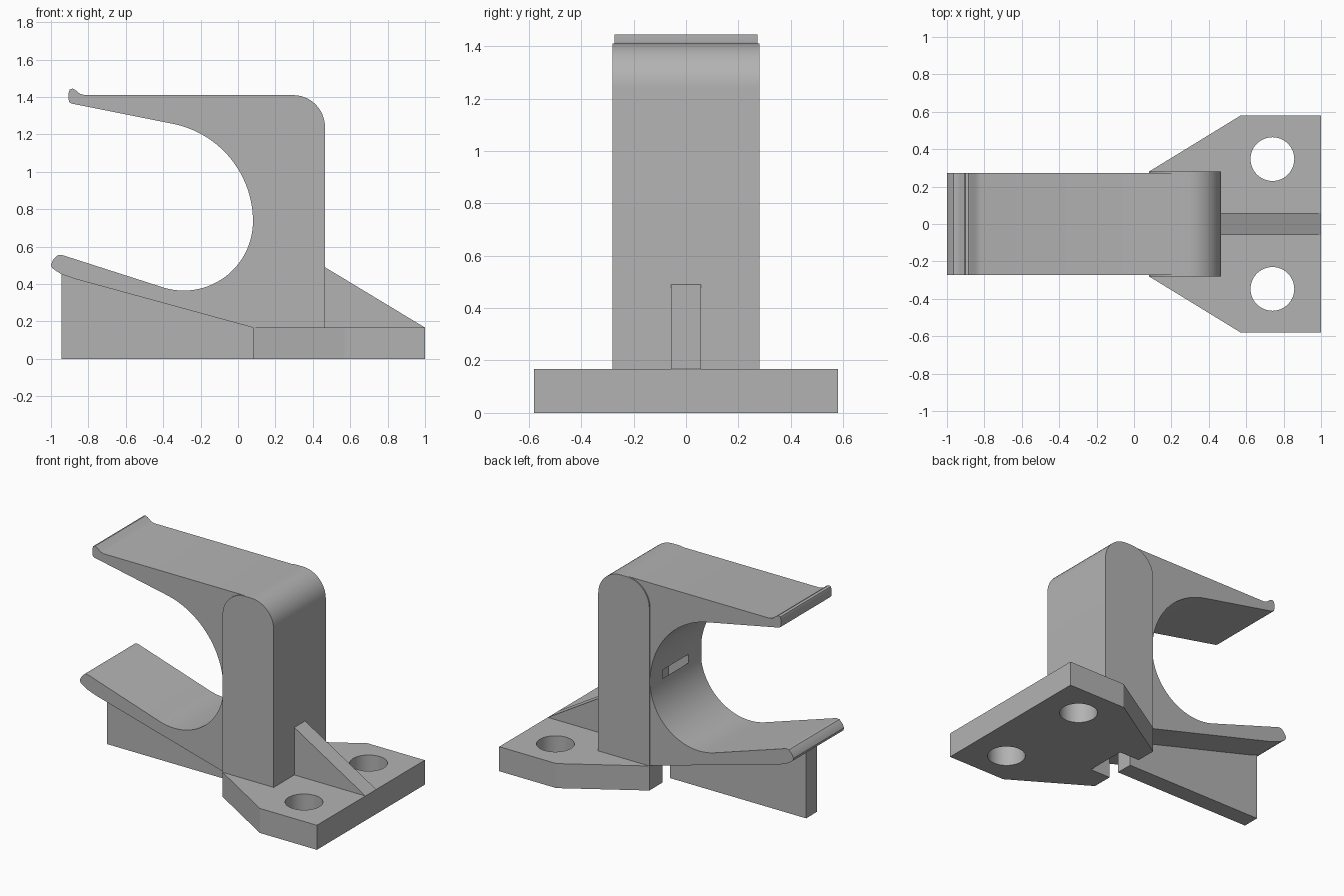
import bpy
import bmesh
from math import cos, sin, radians

if "Cube" in bpy.data.objects:
    bpy.data.objects.remove(bpy.data.objects["Cube"], do_unlink=True)

grey = bpy.data.materials.new("plain_grey")
grey.use_nodes = True
grey.diffuse_color = (0.45, 0.45, 0.45, 1)
grey.node_tree.nodes["Principled BSDF"].inputs["Base Color"].default_value = grey.diffuse_color


def arc(cx, cz, r, start, end, steps=12):
    angles = [radians(start + (end - start) * i / steps) for i in range(steps + 1)]
    return [(cx + r * cos(a), cz + r * sin(a)) for a in angles]


def extrude(name, outline, low, high, axis):
    """Extrude a 2D outline along y (outline is x, z) or z (outline is x, y)."""
    def place(p, t):
        return (p[0], t, p[1]) if axis == "y" else (p[0], p[1], t)
    bm = bmesh.new()
    a = [bm.verts.new(place(p, low)) for p in outline]
    b = [bm.verts.new(place(p, high)) for p in outline]
    bm.faces.new(a)
    bm.faces.new(b)
    for i in range(len(a)):
        j = (i + 1) % len(a)
        bm.faces.new((a[i], a[j], b[j], b[i]))
    bmesh.ops.recalc_face_normals(bm, faces=bm.faces)
    mesh = bpy.data.meshes.new(name)
    bm.to_mesh(mesh)
    bm.free()
    mesh.materials.append(grey)
    obj = bpy.data.objects.new(name, mesh)
    bpy.context.collection.objects.link(obj)
    return obj


def activate(obj):
    bpy.ops.object.select_all(action="DESELECT")
    obj.select_set(True)
    bpy.context.view_layer.objects.active = obj


def cut(obj, cutter):
    activate(obj)
    mod = obj.modifiers.new("cut", "BOOLEAN")
    mod.operation = "DIFFERENCE"
    mod.solver = "EXACT"
    mod.object = cutter
    bpy.ops.object.modifier_apply(modifier=mod.name)


FLOOR, TOP = 0.167, 1.41
FRONT, BACK = 0.08, 0.465

# Mounting plate with angled shoulders
plate = extrude("mounting_plate", [
    (FRONT, -0.28), (0.57, -0.58), (1, -0.58),
    (1, 0.58), (0.57, 0.58), (FRONT, 0.28)], 0, FLOOR, "z")

# Upright column with both top corners rounded
r = 0.17
column = extrude("column", [(FRONT, FLOOR), (BACK, FLOOR)]
                 + arc(BACK - r, TOP - r, r, 0, 90)
                 + arc(FRONT + r, TOP - r, r, 90, 180), -0.28, 0.28, "y")

# Open clamp: lower lip, round seat, upper jaw and its lip
lower_lip = [(-0.87, 0.427), (-0.945, 0.453), (-0.98, 0.475), (-0.995, 0.487),
             (-1, 0.505), (-0.988, 0.53), (-0.965, 0.553), (-0.947, 0.556), (-0.93, 0.552)]
seat = arc(-0.29, 0.735, 0.37, 253, 360, 28) + arc(-0.452, 0.735, 0.532, 0, 77, 24)[1:]
upper_lip = [(-0.89, 1.365), (-0.902, 1.372), (-0.905, 1.385), (-0.905, 1.425),
             (-0.9, 1.44), (-0.885, 1.445), (-0.87, 1.438), (-0.845, 1.417), (-0.82, TOP)]
inside_column = [(0.27, TOP), (0.27, 1.1), (0.1, 1.1), (0.1, FLOOR), (FRONT, FLOOR)]
clamp = extrude("clamp", lower_lip + seat + upper_lip + inside_column, -0.272, 0.272, "y")

# Support fin under the lower jaw
fin = extrude("support_fin", [(-0.945, 0), (FRONT, 0), (FRONT, FLOOR),
                              (-0.87, 0.427), (-0.945, 0.453)], -0.058, 0.058, "y")

# Triangular rib behind the column
rib = extrude("back_rib", [(BACK - 0.01, FLOOR), (1, FLOOR), (BACK, 0.49),
                           (BACK - 0.01, 0.49)], -0.058, 0.058, "y")

# Hollow channel rising through the plate and column, just breaking into the seat
channel = extrude("channel_cutter", [(0.079, -0.14), (0.23, -0.14),
                                     (0.23, 0.14), (0.079, 0.14)], -0.1, 1.0, "z")
cutters = [(channel, (plate, column, clamp))]

# Screw holes
for side in (-1, 1):
    hole = extrude("hole_cutter", arc(0.74, side * 0.347, 0.117, 0, 360, 48)[:-1],
                   -0.1, 0.3, "z")
    cutters.append((hole, (plate,)))

for cutter, targets in cutters:
    for target in targets:
        cut(target, cutter)
    bpy.data.objects.remove(cutter, do_unlink=True)

for part in (plate, column, clamp, fin, rib):
    activate(part)
    bpy.ops.object.shade_smooth_by_angle(angle=radians(30))
